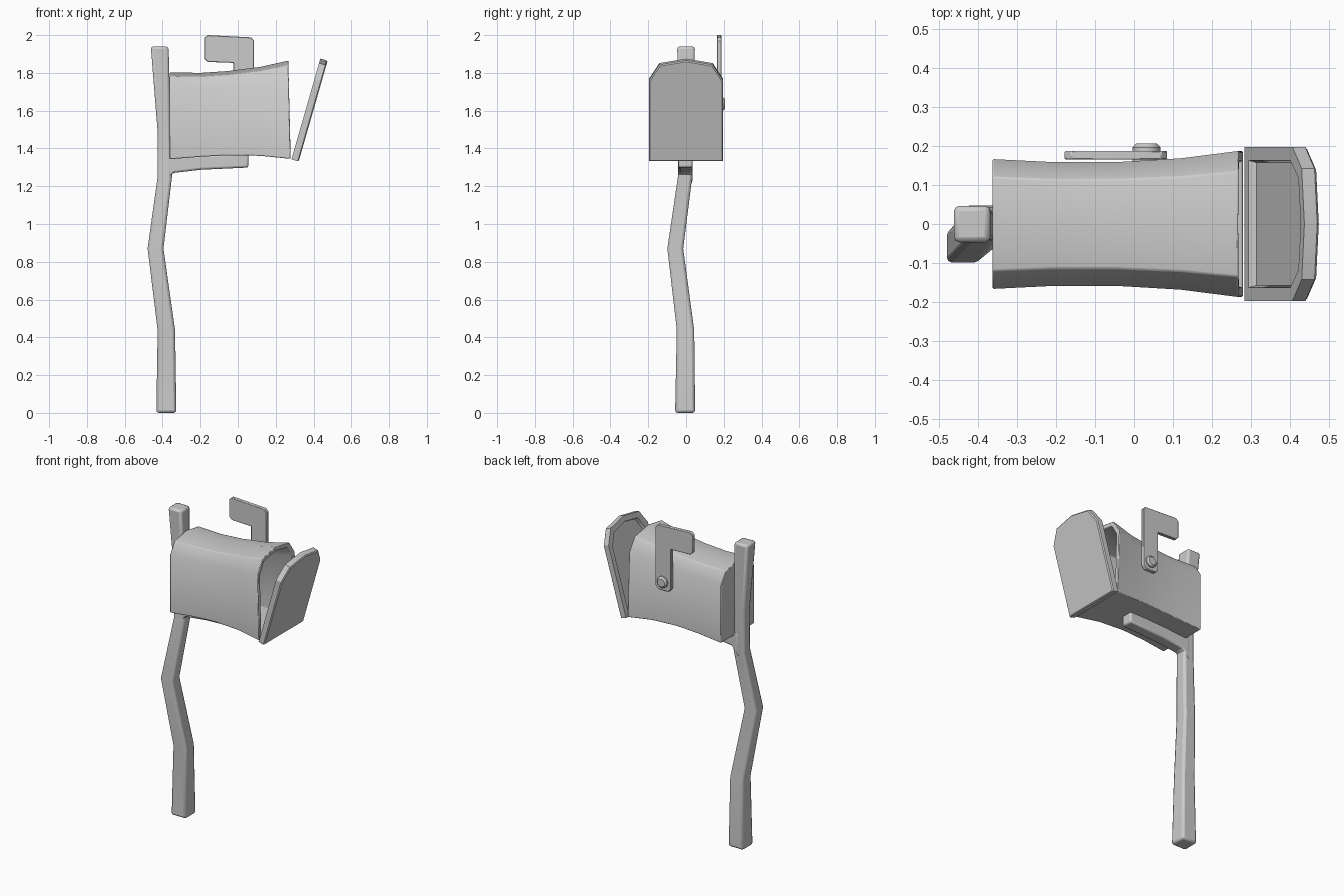
import bpy, bmesh, math
from mathutils import Vector

if "Cube" in bpy.data.objects:
    bpy.data.objects.remove(bpy.data.objects["Cube"])


def finish(name, bm, bevel=0.0, angle=35, segments=2):
    bmesh.ops.recalc_face_normals(bm, faces=bm.faces)
    me = bpy.data.meshes.new(name)
    bm.to_mesh(me)
    bm.free()
    ob = bpy.data.objects.new(name, me)
    bpy.context.collection.objects.link(ob)
    if bevel:
        m = ob.modifiers.new("bevel", "BEVEL")
        m.width, m.segments, m.limit_method = bevel, segments, 'ANGLE'
        m.angle_limit = math.radians(40)
    bpy.ops.object.select_all(action='DESELECT')
    ob.select_set(True)
    bpy.context.view_layer.objects.active = ob
    bpy.ops.object.shade_smooth_by_angle(angle=math.radians(angle))
    return ob


def loft(name, rings, **kw):
    """Skin a list of closed rings and cap both ends."""
    bm = bmesh.new()
    vs = [[bm.verts.new(p) for p in r] for r in rings]
    n = len(vs[0])
    for a, b in zip(vs, vs[1:]):
        for i in range(n):
            j = (i + 1) % n
            bm.faces.new((a[i], a[j], b[j], b[i]))
    bm.faces.new(vs[0])
    bm.faces.new(vs[-1])
    return finish(name, bm, **kw)


def arch(w, h):
    """Mailbox outline: flat base, straight sides, faceted round top."""
    half = [(w, 0), (w, 0.8 * h), (0.72 * w, 0.955 * h)]
    return half + [(0, h)] + [(-y, z) for y, z in reversed(half)]


SQ = [(-1, -1), (1, -1), (1, 1), (-1, 1)]

# crooked post: x, y, z, half width
post = [(-.38, -.005, 0, .053), (-.38, -.003, .44, .046), (-.437, -.057, .87, .042),
        (-.388, -.005, 1.25, .038), (-.392, -.003, 1.5, .035), (-.415, 0, 1.94, .047)]
loft("post", [[(x + a * r, y + b * r, z) for a, b in SQ] for x, y, z, r in post], bevel=.014)

# support arm, flared where it meets the post: x, z centre, half height
arm = [(-.39, 1.29, .08), (-.345, 1.312, .042), (-.2, 1.325, .038), (.055, 1.335, .036)]
loft("support_arm", [[(x, -.003 + a * .038, z + b * r) for a, b in SQ] for x, z, r in arm], bevel=.01)

# hollow body: x, half width, bottom, top
body = [(-.362, .166, 1.343, 1.803), (-.2, .158, 1.356, 1.8), (-.05, .158, 1.364, 1.81),
        (.12, .168, 1.361, 1.832), (.275, .187, 1.345, 1.865)]
WALL = .025


def body_ring(s, t=0.0):
    x, w, z0, z1 = s
    lean = .012 if x > .2 else 0
    h = z1 - z0 - 2 * t
    return [(x + (t if x < -.3 else 0) - lean * (z / h - .3), y, z0 + t + z) for y, z in arch(w - t, h)]


rings = [body_ring(s) for s in body] + [body_ring(s, WALL) for s in reversed(body)]
loft("mailbox_body", rings, bevel=.004, angle=40)

# open door, leaning outward, with a recessed inner panel
th = math.radians(16)
up = Vector((math.sin(th), 0, math.cos(th)))
out = Vector((math.cos(th), 0, -math.sin(th)))
base = Vector((.283, 0, 1.342))


def door_ring(inset, depth):
    return [base + up * (z + inset) + out * depth + Vector((0, y, 0))
            for y, z in arch(.197 - inset, .555 - 2 * inset)]


loft("door", [door_ring(.006, .04), door_ring(0, .034), door_ring(0, 0),
              door_ring(.034, 0), door_ring(.04, .02)], angle=30)

# signal flag: bent plate
bm = bmesh.new()
outline = [(-.025, 1.6), (-.005, 1.58), (.065, 1.58), (.085, 1.6), (.085, 1.97), (.07, 1.988),
           (-.16, 2.0), (-.178, 1.985), (-.178, 1.875), (-.16, 1.858), (-.025, 1.853)]
f = bm.faces.new([bm.verts.new((x, .165, z)) for x, z in outline])
ext = bmesh.ops.extrude_face_region(bm, geom=[f])
bmesh.ops.translate(bm, vec=(0, .022, 0), verts=[v for v in ext["geom"] if isinstance(v, bmesh.types.BMVert)])
finish("flag", bm, bevel=.003, segments=1)

# flag pivot peg
peg = [(.12, .036), (.196, .036), (.206, .026)]
loft("flag_pivot", [[(.032 + r * math.cos(i * math.pi / 6), y, 1.635 + r * math.sin(i * math.pi / 6))
                     for i in range(12)] for y, r in peg])
